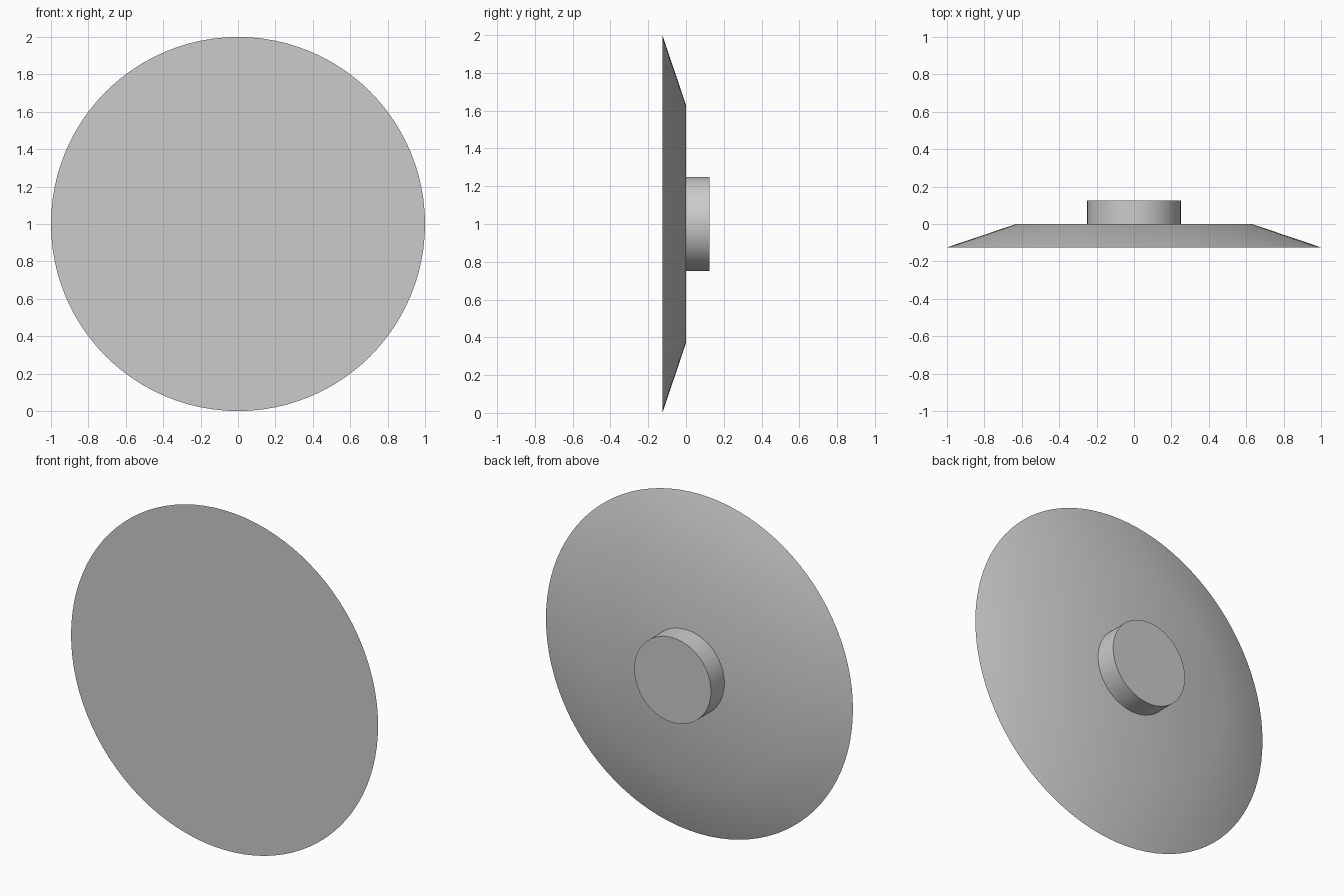
import bpy
import math

cube = bpy.data.objects.get("Cube")
if cube:
    bpy.data.objects.remove(cube, do_unlink=True)

GREY = (0.6, 0.6, 0.6, 1.0)
grey = bpy.data.materials.new("plain grey")
grey.use_nodes = True
grey.diffuse_color = GREY
grey.node_tree.nodes["Principled BSDF"].inputs["Base Color"].default_value = GREY

DEPTH = 0.125


def turned_part(name, front_radius, back_radius, y_front):
    """Round part whose axis runs front to back."""
    bpy.ops.mesh.primitive_cone_add(
        vertices=96, radius1=front_radius, radius2=back_radius, depth=DEPTH,
        location=(0, y_front + DEPTH / 2, 1), rotation=(-math.pi / 2, 0, 0))
    part = bpy.context.object
    part.name = name
    part.data.materials.append(grey)
    bpy.ops.object.transform_apply(location=True, rotation=True, scale=True)
    # soft rear shoulder, crisp rim
    bpy.ops.object.shade_smooth_by_angle(angle=math.radians(30))
    return part


# Flat-faced disc with a bevelled back
turned_part("disc", 1.0, 0.63, -DEPTH)

# Round hub standing on the back
turned_part("hub", 0.25, 0.25, 0.0)
